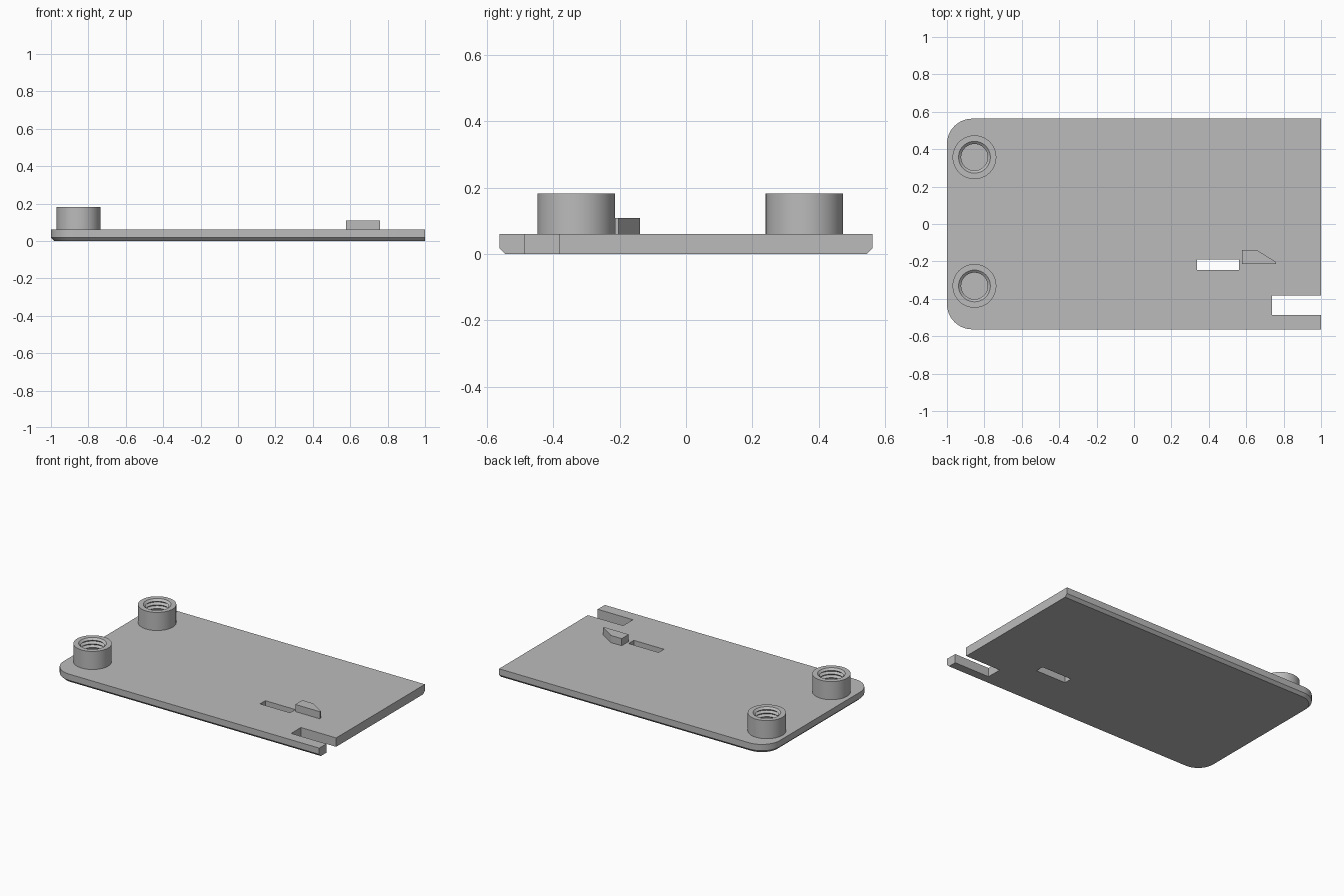
import bpy, bmesh
from math import cos, sin, pi, radians

cube = bpy.data.objects.get("Cube")
if cube:
    bpy.data.objects.remove(cube, do_unlink=True)

grey = bpy.data.materials.new("plain_grey")
grey.use_nodes = True
colour = (0.5, 0.5, 0.5, 1)
grey.diffuse_color = colour
grey.node_tree.nodes["Principled BSDF"].inputs["Base Color"].default_value = colour

HALF_Y, TOP, CORNER, CHAMFER = 0.563, 0.06, 0.135, 0.018


def loft(name, rings, closed_ends=True):
    """Skin a stack of matching point rings."""
    bm = bmesh.new()
    loops = [[bm.verts.new(p) for p in ring] for ring in rings]
    n = len(loops[0])
    for a, b in zip(loops, loops[1:]):
        for i in range(n):
            j = (i + 1) % n
            bm.faces.new((a[i], a[j], b[j], b[i]))
    if closed_ends:
        bm.faces.new(loops[0])
        bm.faces.new(loops[-1])
    bmesh.ops.recalc_face_normals(bm, faces=bm.faces)
    mesh = bpy.data.meshes.new(name)
    bm.to_mesh(mesh)
    bm.free()
    mesh.materials.append(grey)
    obj = bpy.data.objects.new(name, mesh)
    bpy.context.collection.objects.link(obj)
    return obj


def prism(name, points, z0, z1):
    return loft(name, [[(x, y, z) for x, y in points] for z in (z0, z1)])


def box(name, x0, x1, y0, y1, z0, z1):
    return prism(name, [(x0, y0), (x1, y0), (x1, y1), (x0, y1)], z0, z1)


def outline(inset, z, steps=16):
    """Plate edge: square right end, rounded left corners."""
    r, c = CORNER - inset, HALF_Y - CORNER
    points = [(1, inset - HALF_Y, z), (1, HALF_Y - inset, z)]
    for side, start in ((1, pi / 2), (-1, pi)):
        for i in range(steps + 1):
            a = start + i * pi / 2 / steps
            points.append((-1 + CORNER + r * cos(a), side * c + r * sin(a), z))
    return points


def smooth(obj):
    bpy.ops.object.select_all(action="DESELECT")
    obj.select_set(True)
    bpy.context.view_layer.objects.active = obj
    bpy.ops.object.shade_smooth_by_angle(angle=radians(25))


# Base plate with chamfered underside
plate = loft("base_plate", [outline(CHAMFER, 0), outline(0, CHAMFER), outline(0, TOP)])

# Through slot and end notch
cutters = [box("slot_cutter", 0.337, 0.561, -0.246, -0.19, -0.1, 0.2),
           box("notch_cutter", 0.737, 1.1, -0.487, -0.383, -0.1, 0.2)]
bpy.context.view_layer.objects.active = plate
for cutter in cutters:
    cutter.hide_render = True
    cut = plate.modifiers.new(cutter.name, "BOOLEAN")
    cut.operation, cut.solver, cut.object = "DIFFERENCE", "EXACT", cutter
    bpy.ops.object.modifier_apply(modifier=cut.name)
    bpy.data.objects.remove(cutter, do_unlink=True)
smooth(plate)

# Wedge-shaped catch beside the slot
prism("catch", [(0.577, -0.214), (0.76, -0.214), (0.76, -0.204),
                (0.657, -0.139), (0.577, -0.139)], TOP, 0.108)

# Bosses with ridged bores
RIM, OUTER, MAJOR, MINOR, RIDGES = 0.182, 0.117, 0.085, 0.071, 5
profile = [(OUTER, TOP), (OUTER, RIM)]
pitch = (RIM - TOP) / RIDGES
for k in range(RIDGES):
    z = RIM - k * pitch
    profile += [(MAJOR, z), (MINOR, z - pitch / 2)]
profile.append((MINOR, TOP))
for name, y in (("back_boss", 0.357), ("front_boss", -0.331)):
    boss = loft(name, [[(-0.853 + r * cos(i * pi / 24), y + r * sin(i * pi / 24), z)
                        for i in range(48)] for r, z in profile], closed_ends=False)
    smooth(boss)
